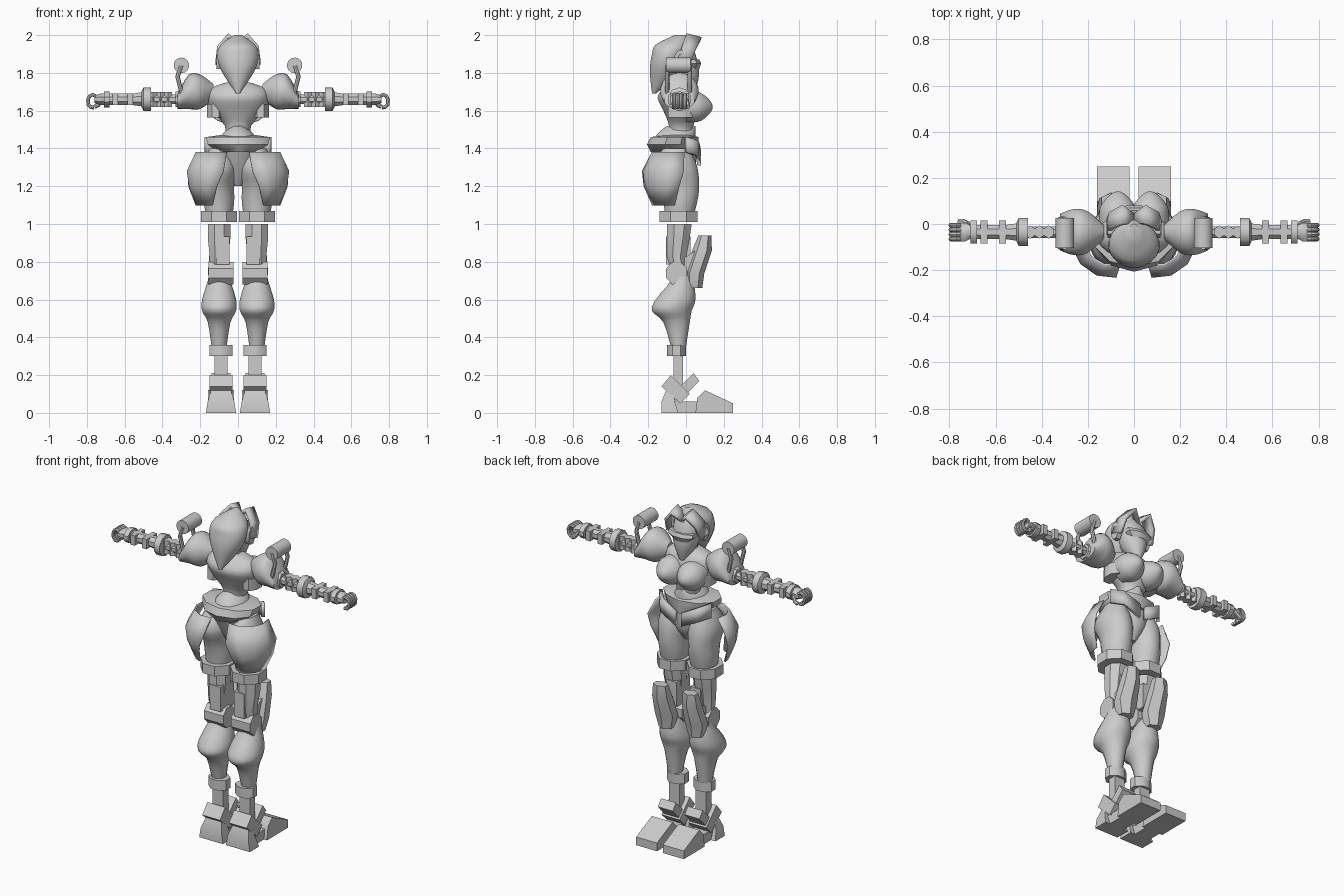
import bpy
import bmesh
from math import cos, sin, pi, radians
from mathutils import Vector

if "Cube" in bpy.data.objects:
    bpy.data.objects.remove(bpy.data.objects["Cube"])

# Arm centre line and leg position
ARM_Y, ARM_Z, LEG_X = -.035, 1.66, .1

grey = bpy.data.materials.new("plain_grey")
grey.use_nodes = True
grey.diffuse_color = (.6, .6, .6, 1)
grey.node_tree.nodes["Principled BSDF"].inputs["Base Color"].default_value = grey.diffuse_color


def finish(name, mesh, pair):
    """Add the mesh to the scene, shade it and mirror paired parts."""
    mesh.materials.clear()
    mesh.materials.append(grey)
    part = bpy.data.objects.new(name, mesh)
    bpy.context.collection.objects.link(part)
    for other in bpy.context.selected_objects:
        other.select_set(False)
    part.select_set(True)
    bpy.context.view_layer.objects.active = part
    bpy.ops.object.shade_smooth_by_angle(angle=radians(40))
    if pair:
        mirror = part.modifiers.new("Mirror", 'MIRROR')
        mirror.use_mirror_merge = False
    return part


def build(name, points, faces, pair=True):
    bm = bmesh.new()
    verts = [bm.verts.new(point) for point in points]
    for face in faces:
        bm.faces.new([verts[i] for i in face])
    bmesh.ops.recalc_face_normals(bm, faces=bm.faces)
    mesh = bpy.data.meshes.new(name)
    bm.to_mesh(mesh)
    bm.free()
    return finish(name, mesh, pair)


def strips(rows, columns, closed):
    """Quads joining neighbouring rows of points."""
    quads = []
    for row in range(rows - 1):
        for i in range(columns if closed else columns - 1):
            a = row * columns + i
            b = row * columns + (i + 1) % columns
            quads.append((a, b, b + columns, a + columns))
    return quads


def smoothed(rings, steps=3):
    """Insert rings along a curve that passes through the given ones."""
    rings = [Vector(ring) for ring in rings]
    result = []
    for i in range(len(rings) - 1):
        before, start, end = rings[max(i - 1, 0)], rings[i], rings[i + 1]
        after = rings[min(i + 2, len(rings) - 1)]
        for step in range(steps):
            t = step / steps
            curve = (end - before) * t
            curve += (before * 2 - start * 5 + end * 4 - after) * t * t
            curve += (start * 3 - before - end * 3 + after) * t * t * t
            result.append(start + curve / 2)
    return result + [rings[-1]]


def skin(name, axis, sides, rings, pair=True):
    """Skin rings of (position, u centre, v centre, u radius, v radius)."""
    order = {'x': (0, 1, 2), 'y': (1, 0, 2), 'z': (1, 2, 0)}[axis]
    if sides > 10:
        rings = smoothed(rings)
    grow = 1 / cos(pi / sides)
    points = []
    for t, u, v, ru, rv in rings:
        for i in range(sides):
            angle = (i * 2 + 1) * pi / sides
            local = (t, u + ru * grow * cos(angle), v + rv * grow * sin(angle))
            points.append([local[k] for k in order])
    faces = strips(len(rings), sides, True)
    faces += [range(sides), range(len(points) - sides, len(points))]
    return build(name, points, faces, pair)


def column(name, x, base, sides, rings):
    """Upright part from (height over base, half width, back, front)."""
    skin(name, 'z', sides, [(base + z, x, (back + front) / 2, width, (front - back) / 2)
                            for z, width, back, front in rings], x > 0)


def sleeve(name, sides, rings):
    """Part around the arm from (x, half depth, half height)."""
    skin(name, 'x', sides, [(x, ARM_Y, ARM_Z, depth, height) for x, depth, height in rings])


def block(name, axis, sides, centre, size):
    """Straight prism with its end faces along one axis."""
    k = 'xyz'.index(axis)
    u, v = [i for i in range(3) if i != k]
    skin(name, axis, sides, [(centre[k] + end * size[k] / 2, centre[u], centre[v],
                              size[u] / 2, size[v] / 2) for end in (-1, 1)])


def plate(name, profile, x, width):
    """Side profile of (y, z) points given a width."""
    n = len(profile)
    points = [(side, y, z) for side in (x - width / 2, x + width / 2) for y, z in profile]
    build(name, points, [range(n), range(n, n * 2)] + strips(2, n, True))


def sheet(name, rows, thickness):
    points = [point for row in rows for point in row]
    part = build(name, points, strips(len(rows), len(rows[0]), False))
    shell = part.modifiers.new("Thickness", 'SOLIDIFY')
    shell.thickness, shell.offset = thickness, 0


def tube(name, points, radius):
    curve = bpy.data.curves.new(name, 'CURVE')
    curve.dimensions, curve.bevel_depth, curve.bevel_resolution = '3D', radius, 2
    curve.use_fill_caps = True
    line = curve.splines.new('POLY')
    line.points.add(len(points) - 1)
    for target, point in zip(line.points, points):
        target.co = (*point, 1)
    path = bpy.data.objects.new("path", curve)
    mesh = bpy.data.meshes.new_from_object(path)
    bpy.data.objects.remove(path)
    finish(name, mesh, True)


# Head: teardrop helmet, face, visor, crest and ears
column("helmet", 0, 1.7, 20, [(-.01, .01, -.18, -.16), (.08, .07, -.19, -.05), (.14, .1, -.19, -.02),
                              (.2, .11, -.18, 0), (.25, .09, -.16, .02), (.3, .02, -.06, 0)])
column("face", 0, 1.7, 12, [(0, .02, 0, .05), (.1, .07, -.08, .07), (.2, .08, -.08, .05),
                            (.26, .05, -.08, .02)])
column("visor", 0, 1.8, 8, [(.02, .05, 0, .07), (.05, .08, 0, .08), (.07, .08, 0, .07)])
column("neck", 0, 1.7, 12, [(0, .04, -.09, 0), (.1, .04, -.08, 0)])
sheet("crest", [[(x, back, z), (x, front, z - .02)] for x, back, front, z in
                ((0, 0, .04, 1.95), (.05, 0, .08, 2), (.1, -.02, .05, 1.94), (.11, -.05, .02, 1.86))], .02)
block("ear_guard", 'x', 8, (.1, -.03, 1.87), (.03, .06, .1))

# Torso
column("chest", 0, 1.5, 20, [(-.05, .07, -.1, .04), (.02, .07, -.09, .04), (.1, .14, -.12, .06),
                             (.17, .16, -.15, .05), (.22, .14, -.12, .03), (.25, .06, -.09, 0)])
skin("bust", 'y', 20, [(y, .07, 1.62, radius, radius) for y, radius in
                       ((0, .08), (.06, .08), (.1, .06), (.13, .03), (.14, .01))])
block("rib_panel", 'z', 8, (.12, -.03, 1.6), (.09, .13, .07))
column("waist_guard", 0, 1.4, 16, [(.04, .1, -.17, .05), (.08, .08, -.15, .05), (.12, .03, -.1, .05)])
column("belt", 0, 1.4, 10, [(-.02, .1, -.18, .06), (.02, .16, -.2, .06), (.06, .17, -.18, .06),
                            (.07, .1, -.12, .03)])
column("pelvis", 0, 1.4, 12, [(-.2, .02, -.08, 0), (-.12, .08, -.12, .05), (0, .13, -.17, .05)])
sheet("front_hip_plate", [[(x, y, z), (x, y, z - .08)] for x, y, z in
                          ((.17, 0, 1.46), (.12, .06, 1.44), (.02, .07, 1.39))], .02)

# Curved hip armour, sweeping less far round towards its lower tip
armour = []
for row, (z, radius) in enumerate(((1.38, .12), (1.28, .17), (1.2, .16), (1.1, .12))):
    first, last = 25 - row * 8, row * 12 - 110
    angles = [radians(first + (last - first) * i / 4) for i in range(5)]
    armour.append([(LEG_X + radius * cos(a), radius * sin(a) - .06, z) for a in angles])
sheet("hip_armour", armour, .01)

# Legs
column("thigh", LEG_X, 1, 20, [(.04, .07, -.11, .04), (.12, .08, -.12, .06), (.2, .08, -.14, .07),
                               (.3, .09, -.18, .06), (.4, .05, -.12, .02)])
block("thigh_cuff", 'z', 8, (LEG_X, -.04, 1.04), (.19, .2, .06))
column("lower_thigh", LEG_X, .8, 8, [(-.04, .05, -.08, 0), (.03, .05, -.1, 0),
                                     (.13, .06, -.1, .02), (.2, .06, -.1, .03)])
block("knee_strut", 'z', 4, (.08, -.04, .86), (.07, .13, .15))
block("knee_joint", 'x', 8, (.09, -.05, .74), (.13, .11, .12))
plate("knee_link", [(-.05, .7), (-.04, .8), (.05, .86), (.05, .74)], LEG_X, .06)
column("knee_shield", LEG_X, .7, 6, [(-.04, .04, 0, .08), (.04, .06, 0, .09),
                                     (.16, .05, .04, .13), (.24, .04, .07, .13)])
column("calf", LEG_X, .3, 16, [(.05, .04, -.08, 0), (.18, .06, -.12, .02), (.24, .09, -.18, .03),
                               (.3, .09, -.16, .05), (.4, .06, -.08, .04), (.45, .05, -.08, .02)])
block("ankle_cuff", 'z', 8, (.09, -.05, .33), (.12, .1, .06))
block("shin_rod", 'z', 4, (.09, -.04, .2), (.07, .05, .2))

# Feet
plate("ankle_strap_back", [(-.13, .14), (-.08, .2), (.02, .1), (-.03, .05)], .09, .12)
plate("ankle_strap_front", [(.04, .21), (.07, .17), (-.04, .05), (-.08, .09)], .09, .1)
column("heel", .09, 0, 4, [(0, .08, -.13, -.04), (.06, .07, -.13, -.06), (.13, .05, -.1, -.07)])
plate("sole", [(-.08, 0), (.08, 0), (.08, .06), (-.08, .06)], .09, .1)
plate("toe", [(.05, 0), (.25, 0), (.25, .05), (.1, .12), (.06, .08)], .09, .14)

# Shoulders
skin("pauldron", 'x', 18, [(x, ARM_Y, z, depth, height) for x, z, depth, height in
                           ((.13, 1.7, .03, .04), (.2, 1.7, .09, .09),
                            (.26, 1.7, .1, .09), (.32, 1.65, .08, .04))])
block("shoulder_drum", 'y', 14, (.3, -.04, 1.84), (.08, .13, .08))
for place, y in (("back", -.1), ("front", .02)):
    tube("drum_bracket_" + place, [(.3, y, 1.84), (.32, y, 1.78), (.3, y, 1.7), (.28, y, 1.65)], .012)

# Arms
sleeve("upper_arm", 8, [(.28, .025, .025), (.48, .025, .025)])
sleeve("arm_hub", 8, [(.3, .05, .05), (.33, .04, .04)])
for i in range(3):
    block(f"elbow_pin_{i + 1}", 'z', 6, (.37 + i * .04, ARM_Y, ARM_Z), (.04, .05, .08))
sleeve("elbow_cuff", 10, [(.46, .06, .06), (.5, .06, .06), (.51, .04, .04)])
sleeve("forearm", 8, [(.49, .04, .04), (.56, .03, .03), (.7, .03, .03)])
for i in range(2):
    block(f"forearm_clamp_{i + 1}", 'x', 4, (.57 + i * .08, ARM_Y, ARM_Z), (.03, .1, .06))
sleeve("wrist_cuff", 10, [(.68, .05, .04), (.71, .05, .04)])

# Hands with curled fingers
sleeve("palm", 8, [(.7, .025, .03), (.73, .04, .03), (.76, .04, .02)])
for i in range(4):
    bend = [radians(130 - step * 40) for step in range(7)]
    tube(f"finger_{i + 1}", [(.77 + .025 * cos(a), ARM_Y + (i - 1.5) * .02, 1.65 + .035 * sin(a))
                             for a in bend], .01)
tube("thumb", [(.72, 0, 1.66), (.74, .01, 1.63), (.76, .01, 1.62)], .012)
